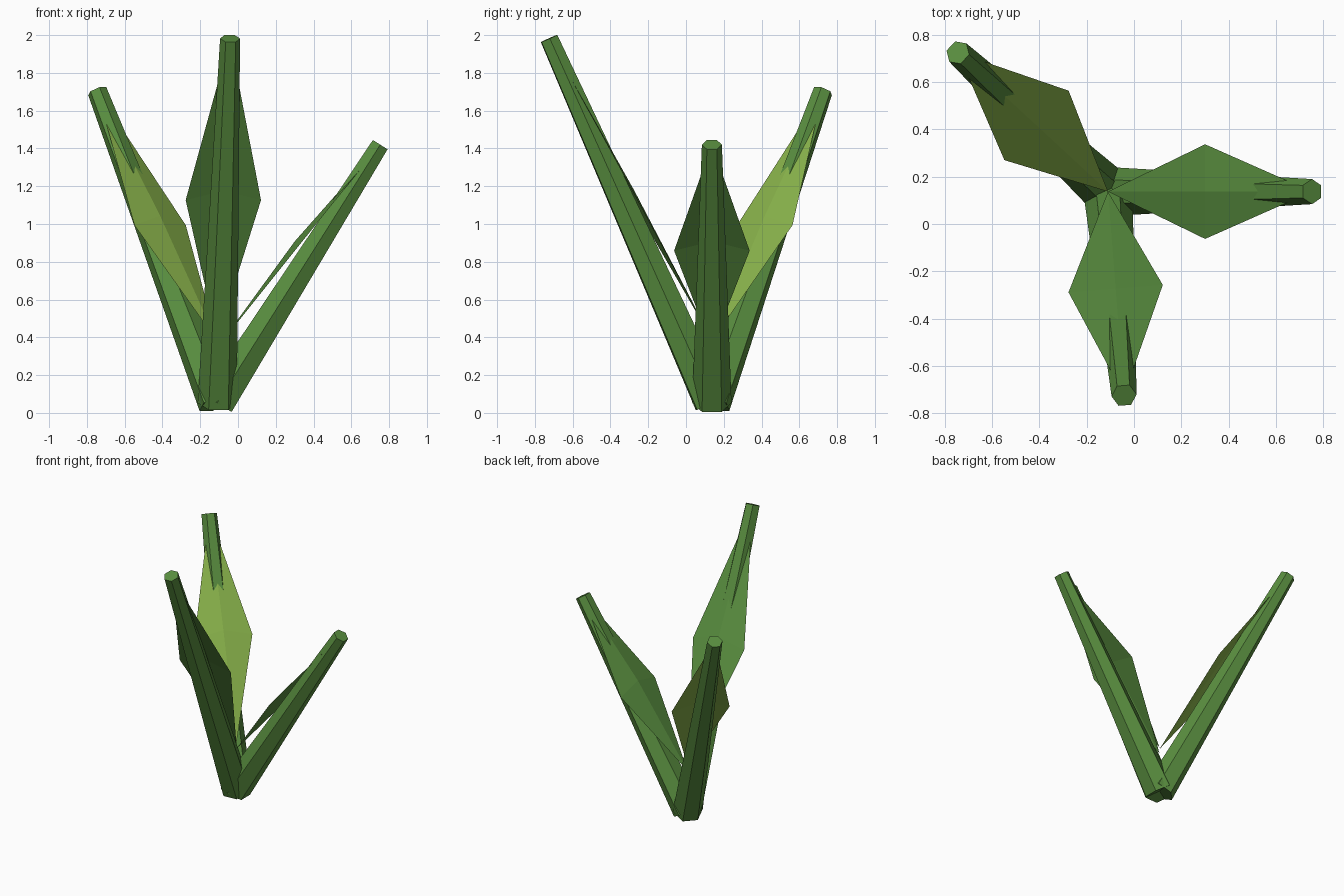
import bpy, bmesh
from mathutils import Vector, Matrix

if "Cube" in bpy.data.objects:
    bpy.data.objects.remove(bpy.data.objects["Cube"])


def material(name, color):
    m = bpy.data.materials.new(name)
    m.diffuse_color = color
    m.use_nodes = True
    m.node_tree.nodes["Principled BSDF"].inputs["Base Color"].default_value = m.diffuse_color
    return m


def add_object(name, bm, mat):
    mesh = bpy.data.meshes.new(name)
    bm.to_mesh(mesh)
    bm.free()
    mesh.materials.append(mat)
    bpy.context.collection.objects.link(bpy.data.objects.new(name, mesh))


green = material("stem_green", (0.10, 0.27, 0.05, 1))
lime = material("young_leaf_green", (0.25, 0.45, 0.07, 1))


def shoot(prefix, tip, leaf_z, leaf_mat):
    base, tip = Vector((-0.11, 0.137, 0.053)), Vector(tip)
    axis = tip - base
    up = axis.normalized()
    side = Vector((0, 0, 1)).cross(up).normalized()

    # Tapered six-sided stem, flat faces above and below
    rot = Matrix((side.cross(up), side, up)).transposed().to_4x4()
    bm = bmesh.new()
    bmesh.ops.create_cone(bm, cap_ends=True, segments=6,
                          radius1=0.104, radius2=0.053, depth=axis.length,
                          matrix=Matrix.Translation((base + tip) / 2) @ rot)
    add_object(prefix + "_stem", bm, green)

    # Thin diamond leaf folded along its midrib
    bm = bmesh.new()
    mid = base + axis * 0.476
    root, rib, left, right, end = [bm.verts.new(p) for p in (
        Vector((base.x, base.y, leaf_z)),
        mid + Vector((0, 0, 0.205)),
        mid + Vector((0, 0, 0.155)) + side * 0.2,
        mid + Vector((0, 0, 0.155)) - side * 0.2,
        tip)]
    for face in ((root, rib, left), (root, right, rib),
                 (end, left, rib), (end, rib, right)):
        bm.faces.new(face)
    bm.normal_update()
    for f in bm.faces:
        if f.normal.z < 0:
            f.normal_flip()
    add_object(prefix + "_leaf", bm, leaf_mat)


# Three shoots fanning out from one root
shoot("front", (-0.042, -0.725, 1.982), 0.39, green)
shoot("right", (0.753, 0.137, 1.42), 0.345, green)
shoot("back_left", (-0.745, 0.725, 1.703), 0.38, lime)
